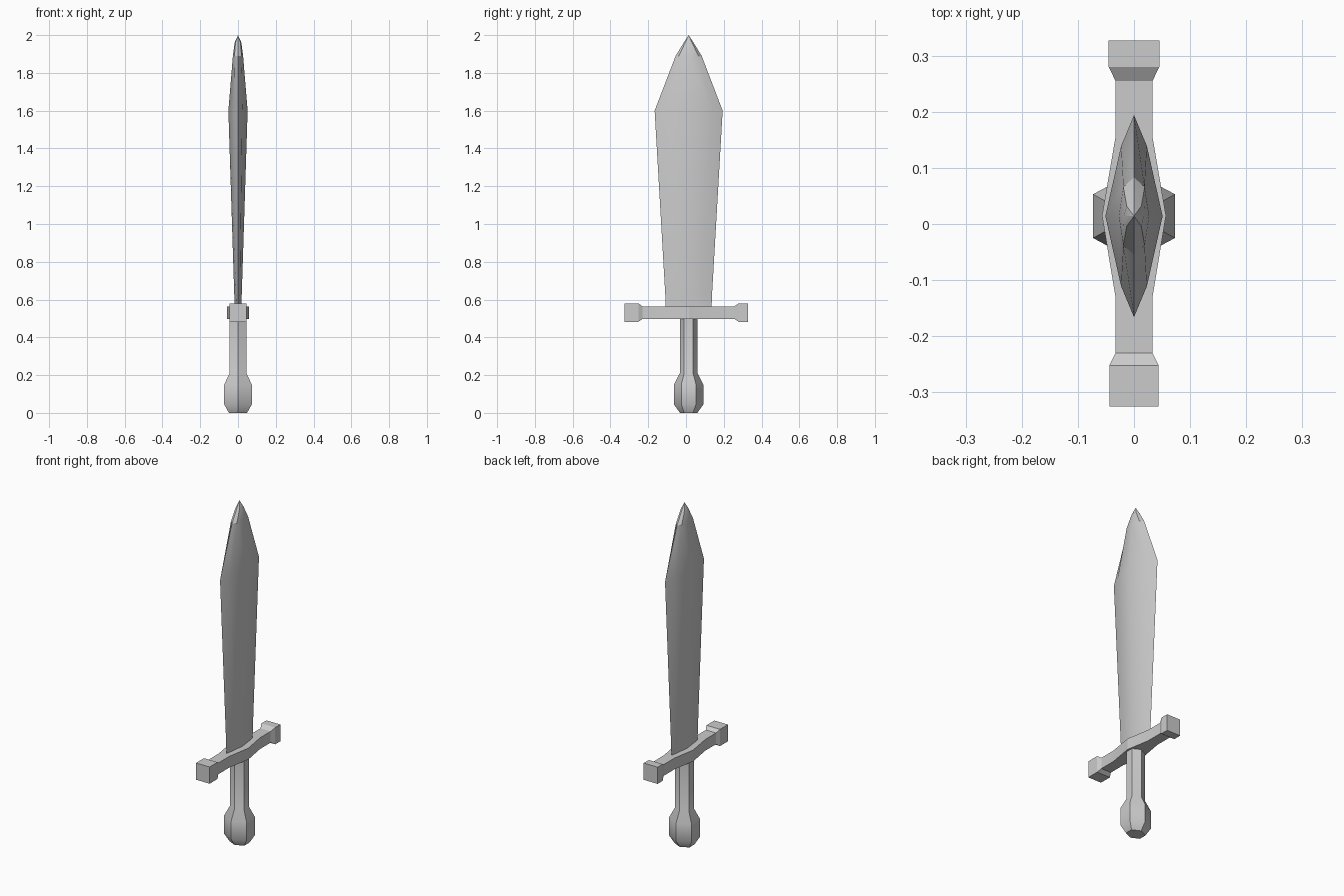
import bpy, bmesh, math
from mathutils import Vector

if "Cube" in bpy.data.objects:
    bpy.data.objects.remove(bpy.data.objects["Cube"])

CY = 0.014  # common y centre of blade, grip and pommel


def skin(name, rings, tip=None, angle=30):
    """Join equal-sized rings of points into a closed solid."""
    bm = bmesh.new()
    loops = [[bm.verts.new(Vector(p)) for p in ring] for ring in rings]
    n = len(loops[0])
    for a, b in zip(loops, loops[1:]):
        for i in range(n):
            j = (i + 1) % n
            bm.faces.new((a[i], a[j], b[j], b[i]))
    bm.faces.new(loops[0])
    if tip:
        t = bm.verts.new(Vector(tip))
        for i in range(n):
            bm.faces.new((loops[-1][i], loops[-1][(i + 1) % n], t))
    else:
        bm.faces.new(loops[-1])
    bmesh.ops.recalc_face_normals(bm, faces=bm.faces)
    mesh = bpy.data.meshes.new(name)
    bm.to_mesh(mesh)
    bm.free()
    ob = bpy.data.objects.new(name, mesh)
    bpy.context.collection.objects.link(ob)
    bpy.ops.object.select_all(action='DESELECT')
    ob.select_set(True)
    bpy.context.view_layer.objects.active = ob
    bpy.ops.object.shade_smooth_by_angle(angle=math.radians(angle))
    return ob


# Blade: eight-sided section (edge, bevel, ridge) mirrored around the centre
def blade_ring(z, edge, bx, by, ridge):
    pts = [(0, edge), (bx, by), (ridge, 0), (bx, -by),
           (0, -edge), (-bx, -by), (-ridge, 0), (-bx, by)]
    return [(x, y + CY, z) for x, y in pts]


skin("blade", [blade_ring(*s) for s in (
    (0.55, 0.121, 0.003, 0.112, 0.017),
    (0.63, 0.124, 0.010, 0.078, 0.020),
    (1.60, 0.180, 0.023, 0.125, 0.051),
    (1.89, 0.069, 0.019, 0.052, 0.027),
    (1.96, 0.026, 0.013, 0.018, 0.018))], tip=(0, CY, 2.0), angle=25)

# Crossguard: rectangular sections along y, bulging in the middle, blocky ends
guard = [(-0.325, 0.044, 0.049), (-0.252, 0.044, 0.049), (-0.230, 0.033, 0.033),
         (-0.130, 0.033, 0.033), (0.015, 0.057, 0.033), (0.155, 0.033, 0.033),
         (0.255, 0.033, 0.033), (0.280, 0.045, 0.049), (0.327, 0.045, 0.049)]
skin("crossguard", [[(sx * w, y, 0.531 + sz * h)
                     for sx, sz in ((-1, -1), (1, -1), (1, 1), (-1, 1))]
                    for y, w, h in guard], angle=15)


# Grip and pommel: one hexagonal form with points on the y axis
def hex_ring(z, rx, ry):
    c = math.cos(math.radians(30))
    return [(rx * math.sin(k * math.pi / 3) / c, CY + ry * math.cos(k * math.pi / 3), z)
            for k in range(6)]


skin("grip_and_pommel", [hex_ring(*s) for s in (
    (0.0, 0.048, 0.046), (0.045, 0.073, 0.078), (0.15, 0.073, 0.078),
    (0.21, 0.045, 0.047), (0.51, 0.045, 0.047))], angle=45)
